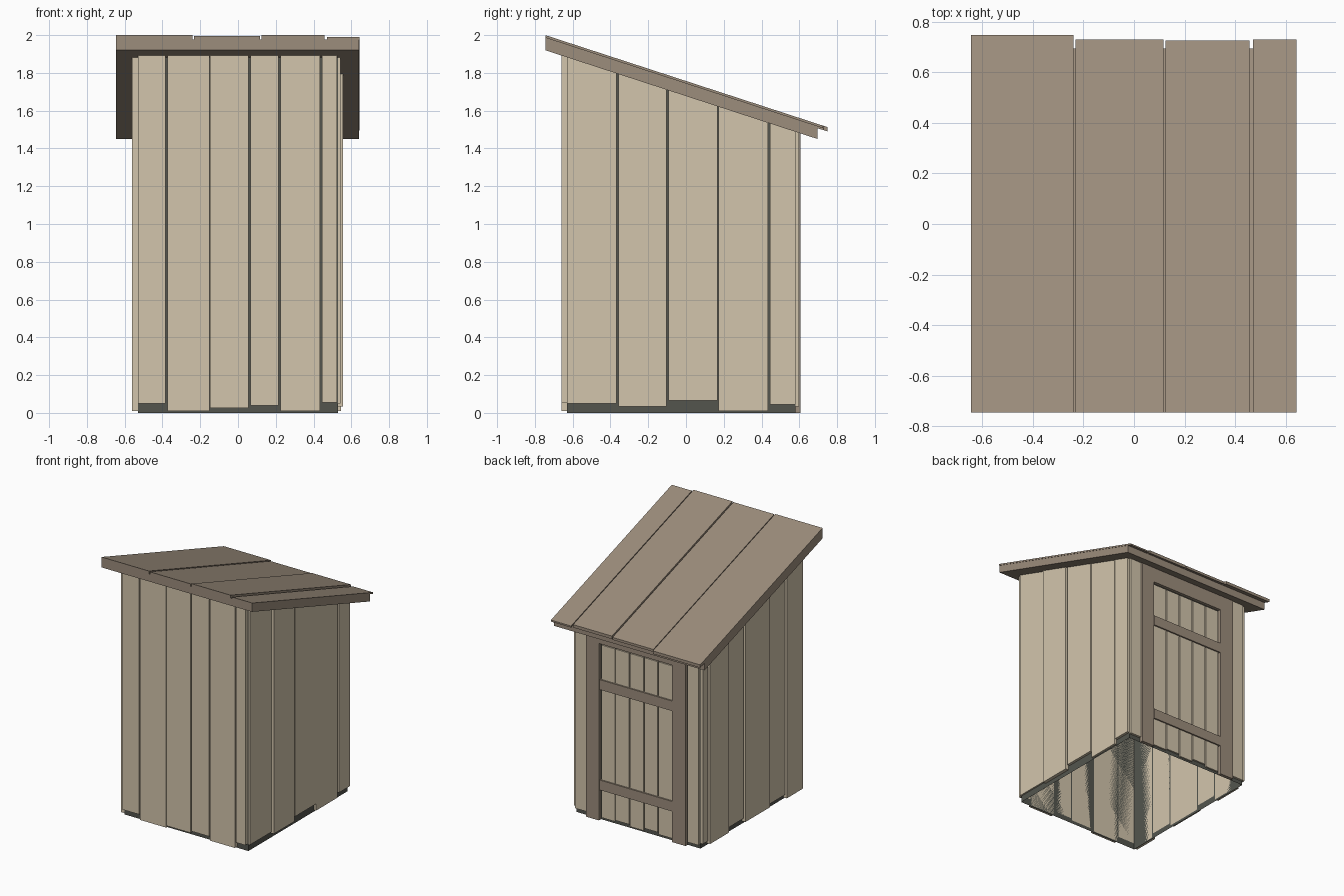
import bpy

cube = bpy.data.objects.get("Cube")
if cube:
    bpy.data.objects.remove(cube, do_unlink=True)


def material(name, color):
    m = bpy.data.materials.new(name)
    m.use_nodes = True
    m.diffuse_color = (*color, 1)
    m.node_tree.nodes["Principled BSDF"].inputs["Base Color"].default_value = (*color, 1)
    return m


PALE = material("pale wood", (0.65, 0.56, 0.415))
BROWN = material("brown wood", (0.332, 0.266, 0.202))
DARK = material("dark lining", (0.087, 0.091, 0.076))


def under(y):
    """Height of the sloping roof underside."""
    return 1.92 - 0.326 * (y + 0.745)


def flat(z):
    return lambda y: z


def mesh_object(name, verts, faces, mat):
    me = bpy.data.meshes.new(name)
    me.from_pydata(verts, [], faces)
    me.materials.append(mat)
    ob = bpy.data.objects.new(name, me)
    bpy.context.collection.objects.link(ob)
    return ob


SIDES = [(0, 1, 5, 4), (1, 2, 6, 5), (2, 3, 7, 6), (3, 0, 4, 7)]
CAPS = [(3, 2, 1, 0), (4, 5, 6, 7)]


def block(name, xs, ys, bottom, top, mat, faces=SIDES + CAPS):
    """Box whose bottom and top heights may follow y."""
    ring = [(xs[0], ys[0]), (xs[1], ys[0]), (xs[1], ys[1]), (xs[0], ys[1])]
    verts = [(x, y, bottom(y)) for x, y in ring] + [(x, y, top(y)) for x, y in ring]
    return mesh_object(name, verts, faces, mat)


# Dark lining, open below
X, Y0, Y1 = 0.53, -0.63, 0.58
block("wall_lining", (-X, X), (Y0, Y1), flat(0), under, DARK, SIDES)

# Front planks: left edge, right edge, bottom
front = [(-0.53, -0.383, 0.05), (-0.373, -0.151, 0.01), (-0.149, 0.055, 0.025),
         (0.065, 0.215, 0.04), (0.225, 0.435, 0.01), (0.445, 0.525, 0.055)]
for i, (a, b, z) in enumerate(front):
    block(f"front_plank_{i + 1}", (a, b), (Y0 - 0.03, Y0), flat(z), under, PALE)

# Side planks: near edge, far edge, bottom, thickness
left = [(-0.63, -0.367, 0.05, 0.012), (-0.357, -0.102, 0.035, 0.026),
        (-0.092, 0.167, 0.065, 0.02), (0.173, 0.435, 0.01, 0.016),
        (0.445, 0.58, 0.045, 0.02)]
right = [(-0.63, -0.43, 0.01, 0.03), (-0.42, -0.235, 0.04, 0.022),
         (-0.225, 0.075, 0.02, 0.03), (0.085, 0.265, 0.05, 0.022),
         (0.275, 0.505, 0.015, 0.03), (0.515, 0.58, 0.04, 0.02)]
for side, planks, s in (("left", left, 1), ("right", right, -1)):
    for i, (a, b, z, t) in enumerate(planks):
        xs = sorted((s * X, s * (X + t)))
        block(f"{side}_plank_{i + 1}", xs, (a, b), flat(z), under, PALE)

# Back wall planks beside the door
block("back_plank_left", (0.435, 0.53), (Y1, 0.597), flat(0.035), under, PALE)
block("back_plank_right", (-0.525, -0.43), (Y1, 0.597), flat(0.03), under, PALE)

# Door frame
block("door_post_left", (0.32, 0.43), (Y1, 0.606), flat(0), under, BROWN)
block("door_post_right", (-0.42, -0.305), (Y1, 0.606), flat(0), under, BROWN)
block("door_lintel", (-0.305, 0.32), (Y1, 0.604), flat(1.365), under, BROWN)

# Door boards and rails
step = 0.61 / 5
for i, z in enumerate((0.02, 0.035, 0.015, 0.03, 0.02)):
    a = -0.298 + i * step
    block(f"door_board_{i + 1}", (a + 0.004, a + step - 0.004), (Y1, 0.592),
          flat(z), flat(1.352), PALE)
for name, z in (("lower", 0.235), ("upper", 1.01)):
    block(f"door_rail_{name}", (-0.305, 0.315), (Y1, 0.603), flat(z), flat(z + 0.077), BROWN)


# Roof slab and its boards
def above(h):
    return lambda y: under(y) + h


block("roof_slab", (-0.645, 0.64), (-0.745, 0.695), under, above(0.057), BROWN)
boards = [(-0.645, -0.24, 0.748, 0.08), (-0.232, 0.117, 0.73, 0.076),
          (0.125, 0.457, 0.725, 0.08), (0.471, 0.643, 0.73, 0.069)]
for i, (a, b, end, h) in enumerate(boards):
    block(f"roof_board_{i + 1}", (a, b), (-0.745, end), above(0.057), above(h), BROWN)
